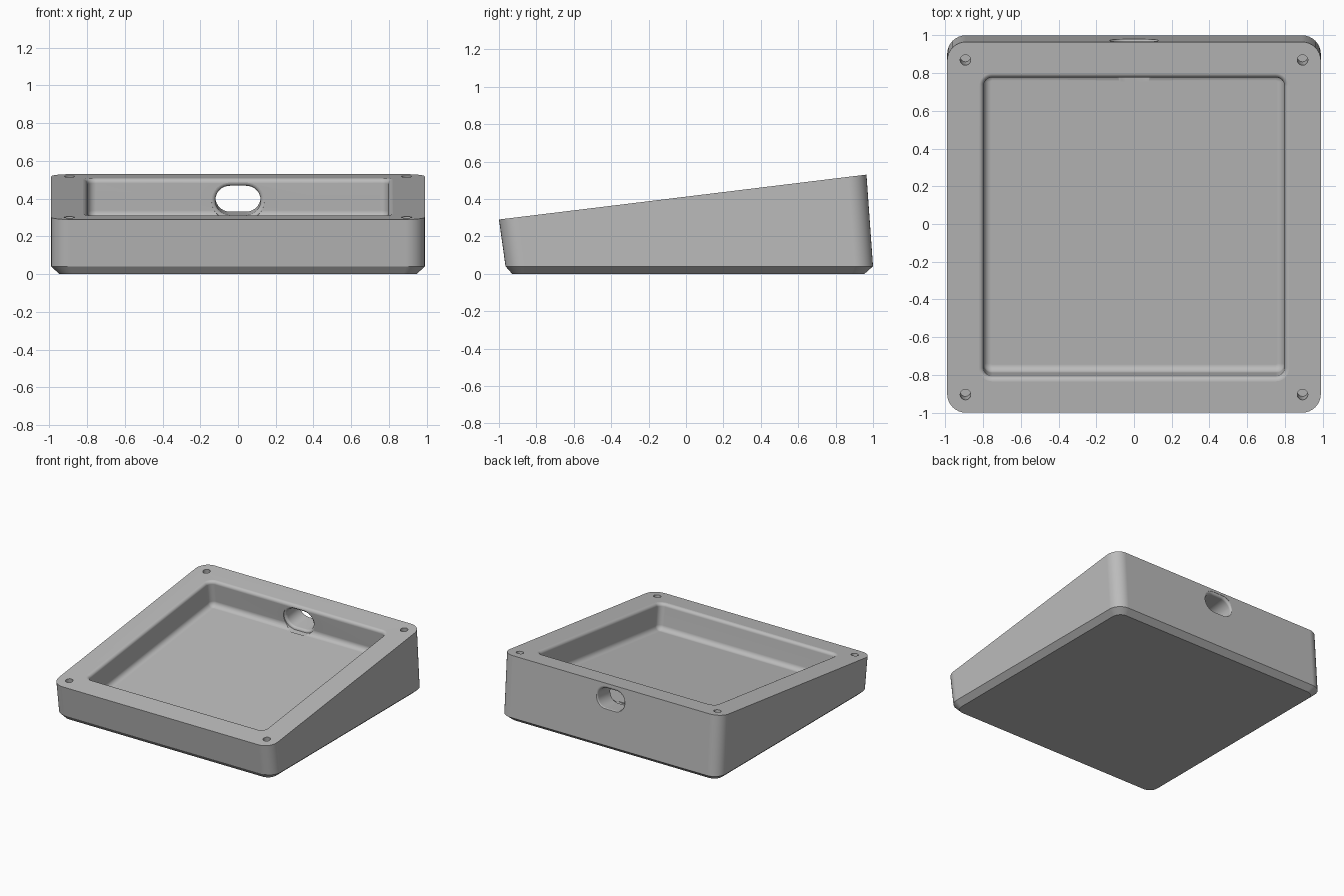
import bpy, bmesh, math
from mathutils import Matrix, Vector

cube = bpy.data.objects.get("Cube")
if cube:
    bpy.data.objects.remove(cube, do_unlink=True)

SLOPE = 0.24 / 1.965
TILT = math.atan(SLOPE)
MID_Y = -0.0175
TOP_MID = Vector((0, MID_Y, 0.41))


def top_z(y):
    return 0.41 + (y - MID_Y) * SLOPE


def outline(hx, hy, r, steps=8):
    """Rounded rectangle, counter-clockwise."""
    pts = []
    for k, (sx, sy) in enumerate([(1, 1), (-1, 1), (-1, -1), (1, -1)]):
        for i in range(steps + 1):
            a = math.pi / 2 * (k + i / steps)
            pts.append((sx * (hx - r) + r * math.cos(a),
                        sy * (hy - r) + r * math.sin(a)))
    return pts


def loft(name, rings, matrix=Matrix()):
    """Closed solid through rings of equal point count."""
    bm = bmesh.new()
    loops = [[bm.verts.new(matrix @ Vector(p)) for p in ring] for ring in rings]
    for a, b in zip(loops, loops[1:]):
        for i in range(len(a)):
            j = (i + 1) % len(a)
            bm.faces.new((a[i], a[j], b[j], b[i]))
    bm.faces.new(loops[0][::-1])
    bm.faces.new(loops[-1])
    bmesh.ops.recalc_face_normals(bm, faces=bm.faces)
    mesh = bpy.data.meshes.new(name)
    bm.to_mesh(mesh)
    bm.free()
    obj = bpy.data.objects.new(name, mesh)
    bpy.context.collection.objects.link(obj)
    return obj


def swept(name, hx, hy, r, profile, matrix):
    """Rounded rectangle swept along z, grown by the offset at each level."""
    rings = [[(x, y, z) for x, y in outline(hx + o, hy + o, max(r + o, 0.004))]
             for o, z in profile]
    return loft(name, rings, matrix)


def fillet(radius, steps=5):
    """Quarter-round as (offset, distance) pairs, from flush to full width."""
    angles = [math.pi / 2 * i / steps for i in range(steps + 1)]
    return [(radius * (1 - math.cos(a)), radius * math.sin(a)) for a in angles]


# Wedge body with a chamfered foot and sloped top
body_rings = [
    [(x, y + 0.0125, 0) for x, y in outline(0.945, 0.9425, 0.07)],
    [(x, y + 0.0175, 0.04) for x, y in outline(0.99, 0.9825, 0.1)],
    [(x, y + MID_Y, top_z(y + MID_Y)) for x, y in outline(0.99, 0.9825, 0.1)],
]
body = loft("wedge_case", body_rings)

# Tray pocket, square to the sloped top, rounded at rim and floor
top_frame = Matrix.Translation(TOP_MID) @ Matrix.Rotation(TILT, 4, 'X')
DEPTH, FLOOR_R, RIM_R = 0.21, 0.04, 0.025
profile = [(-o, -DEPTH + FLOOR_R - d) for o, d in reversed(fillet(FLOOR_R))]
profile += [(o, d - RIM_R) for o, d in fillet(RIM_R)]
profile.append((RIM_R, 0.1))
cutters = [swept("pocket_cutter", 0.797, 0.797, 0.045, profile, top_frame)]

# Screw holes in the four rim corners
for sx in (-1, 1):
    for sy in (-1, 1):
        at = top_frame @ Matrix.Translation((sx * 0.893, sy * 0.893, 0))
        cutters.append(swept("screw_hole_cutter", 0.028, 0.028, 0.028,
                             [(0, -0.15), (0, 0.05)], at))

# Cable slot through the back wall, flared at both mouths
port_frame = (Matrix.Translation((0, 0.885, 0.4))
              @ Matrix.Rotation(TILT - math.pi / 2, 4, 'X'))
WALL_IN, WALL_OUT, FLARE = -0.092, 0.092, 0.02
profile = [(FLARE, WALL_IN - 0.05)]
profile += [(o, WALL_IN + FLARE - d) for o, d in reversed(fillet(FLARE))]
profile += [(o, WALL_OUT - FLARE + d) for o, d in fillet(FLARE)]
profile.append((FLARE, WALL_OUT + 0.08))
cutters.append(swept("cable_slot_cutter", 0.12, 0.078, 0.077, profile, port_frame))

# Cut the openings
bpy.ops.object.select_all(action='DESELECT')
bpy.context.view_layer.objects.active = body
body.select_set(True)
for cutter in cutters:
    cutter.hide_render = True
    mod = body.modifiers.new("cut", 'BOOLEAN')
    mod.operation = 'DIFFERENCE'
    mod.solver = 'EXACT'
    mod.object = cutter
    bpy.ops.object.modifier_apply(modifier=mod.name)
    bpy.data.objects.remove(cutter, do_unlink=True)

# Plain grey finish with crisp hard edges
GREY = (0.5, 0.5, 0.5, 1)
mat = bpy.data.materials.new("plain_grey")
mat.use_nodes = True
mat.diffuse_color = GREY
mat.node_tree.nodes["Principled BSDF"].inputs["Base Color"].default_value = GREY
body.data.materials.clear()
body.data.materials.append(mat)
bpy.ops.object.shade_smooth_by_angle(angle=math.radians(30))
weighted = body.modifiers.new("even_shading", 'WEIGHTED_NORMAL')
weighted.keep_sharp = True
